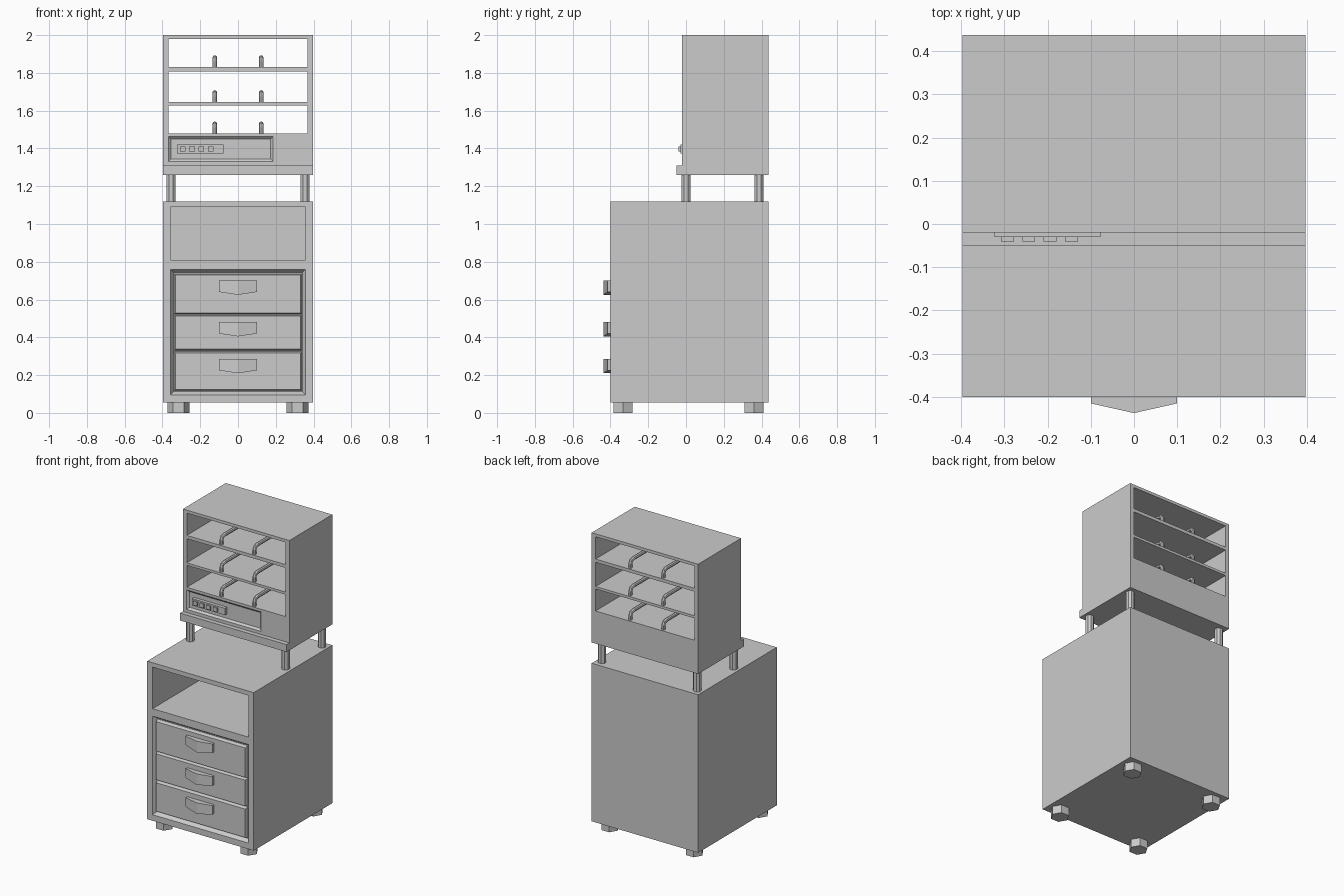
import bpy, bmesh, math
from mathutils import Matrix

if "Cube" in bpy.data.objects:
    bpy.data.objects.remove(bpy.data.objects["Cube"])


def make(name, bm):
    bmesh.ops.recalc_face_normals(bm, faces=bm.faces)
    me = bpy.data.meshes.new(name)
    bm.to_mesh(me)
    bm.free()
    ob = bpy.data.objects.new(name, me)
    bpy.context.collection.objects.link(ob)
    return ob


def block(name, x0, x1, y0, y1, z0, z1, inset=0.0):
    """Box; its back (y1) rectangle is shrunk by inset on every side."""
    bm = bmesh.new()
    bmesh.ops.create_cube(bm, size=1)
    for v in bm.verts:
        back = v.co.y > 0
        i = inset if back else 0
        v.co = ((x1 - i) if v.co.x > 0 else (x0 + i), y1 if back else y0,
                (z1 - i) if v.co.z > 0 else (z0 + i))
    return make(name, bm)


def prism(name, x, y, z0, z1, r, sides, turn=0):
    bm = bmesh.new()
    m = Matrix.Translation((x, y, (z0 + z1) / 2)) @ Matrix.Rotation(turn, 4, 'Z')
    bmesh.ops.create_cone(bm, cap_ends=True, segments=sides, radius1=r, radius2=r,
                          depth=z1 - z0, matrix=m)
    return make(name, bm)


def cut(body, cutters):
    bpy.context.view_layer.objects.active = body
    for c in cutters:
        mod = body.modifiers.new("cut", 'BOOLEAN')
        mod.operation, mod.solver, mod.object = 'DIFFERENCE', 'EXACT', c
        bpy.ops.object.modifier_apply(modifier=mod.name)
        bpy.data.objects.remove(c)


W = 0.397

# Lower cabinet with open bay and bevelled drawer recess
lower = block("lower_cabinet", -W, W, -0.40, 0.4375, 0.055, 1.12)
cut(lower, [block("bay_cutter", -0.357, 0.357, -0.45, 0.40, 0.81, 1.09),
            block("recess_cutter", -0.358, 0.358, -0.401, -0.375, 0.095, 0.76, 0.017)])

# Drawer fronts with tapered edges, and pointed pulls
for n, (z0, z1, zh) in enumerate([(0.125, 0.317, 0.285), (0.337, 0.512, 0.48),
                                  (0.53, 0.729, 0.70)], 1):
    block(f"drawer_front_{n}", -0.331, 0.331, -0.398, -0.37, z0, z1, -0.009)
    bm = bmesh.new()
    prof = [(-0.1, 0, -0.415), (0, 0, -0.4375), (0.1, 0, -0.415),
            (0.1, -0.06, -0.415), (0, -0.075, -0.4375), (-0.1, -0.06, -0.415)]
    f = [bm.verts.new((x, y, zh + dz)) for x, dz, y in prof]
    b = [bm.verts.new((x, -0.395, zh + dz)) for x, dz, y in prof]
    for vs in (f, b):
        bm.faces.new((vs[0], vs[1], vs[4], vs[5]))
        bm.faces.new((vs[1], vs[2], vs[3], vs[4]))
    for i in range(6):
        j = (i + 1) % 6
        bm.faces.new((f[i], f[j], b[j], b[i]))
    make(f"drawer_pull_{n}", bm)

# Hexagonal feet and posts carrying the upper cabinet
for side, s in (("left", -1), ("right", 1)):
    for end, yf, yp in (("front", -0.333, 0.0), ("back", 0.36, 0.387)):
        prism(f"{end}_{side}_foot", s * 0.315, yf, 0, 0.056, 0.058, 6, math.radians(90))
        prism(f"{end}_{side}_post", s * 0.355, yp, 1.115, 1.265, 0.026, 8, math.radians(22.5))

# Upper cabinet on its base board, with three through shelves and a control recess
block("base_board", -W, W, -0.05, 0.4375, 1.26, 1.31)
upper = block("upper_cabinet", -W, W, -0.02, 0.4375, 1.31, 2.0)
shelves = [(1.48, 1.628), (1.645, 1.808), (1.83, 1.98)]
cut(upper, [block("shelf_cutter", -0.368, 0.368, -0.1, 0.5, z0, z1) for z0, z1 in shelves]
    + [block("panel_cutter", -0.37, 0.187, -0.021, -0.008, 1.33, 1.464, 0.014)])

# Control plate and buttons
block("control_plate", -0.323, -0.077, -0.03, -0.005, 1.374, 1.42)
for i in range(4):
    x = -0.293 + i * 0.0495
    block(f"button_{i + 1}", x - 0.015, x + 0.015, -0.04, -0.028, 1.384, 1.411)

# Bent rails running front to back on every shelf
for n, (z, _) in enumerate(shelves, 1):
    for side, s in (("left", -1), ("right", 1)):
        cu = bpy.data.curves.new("rail", 'CURVE')
        cu.dimensions, cu.bevel_depth, cu.bevel_resolution = '3D', 0.0125, 2
        cu.use_fill_caps = True
        pts = [(0.0, -0.005), (0.0, 0.028), (0.009, 0.045), (0.03, 0.051)]
        pts += [(0.417 - y, h) for y, h in reversed(pts)]
        sp = cu.splines.new('POLY')
        sp.points.add(len(pts) - 1)
        for p, (y, h) in zip(sp.points, pts):
            p.co = (s * 0.123, y, z + h, 1)
        sp.use_smooth = False
        ob = bpy.data.objects.new(f"shelf_{n}_{side}_rail", cu)
        bpy.context.collection.objects.link(ob)
